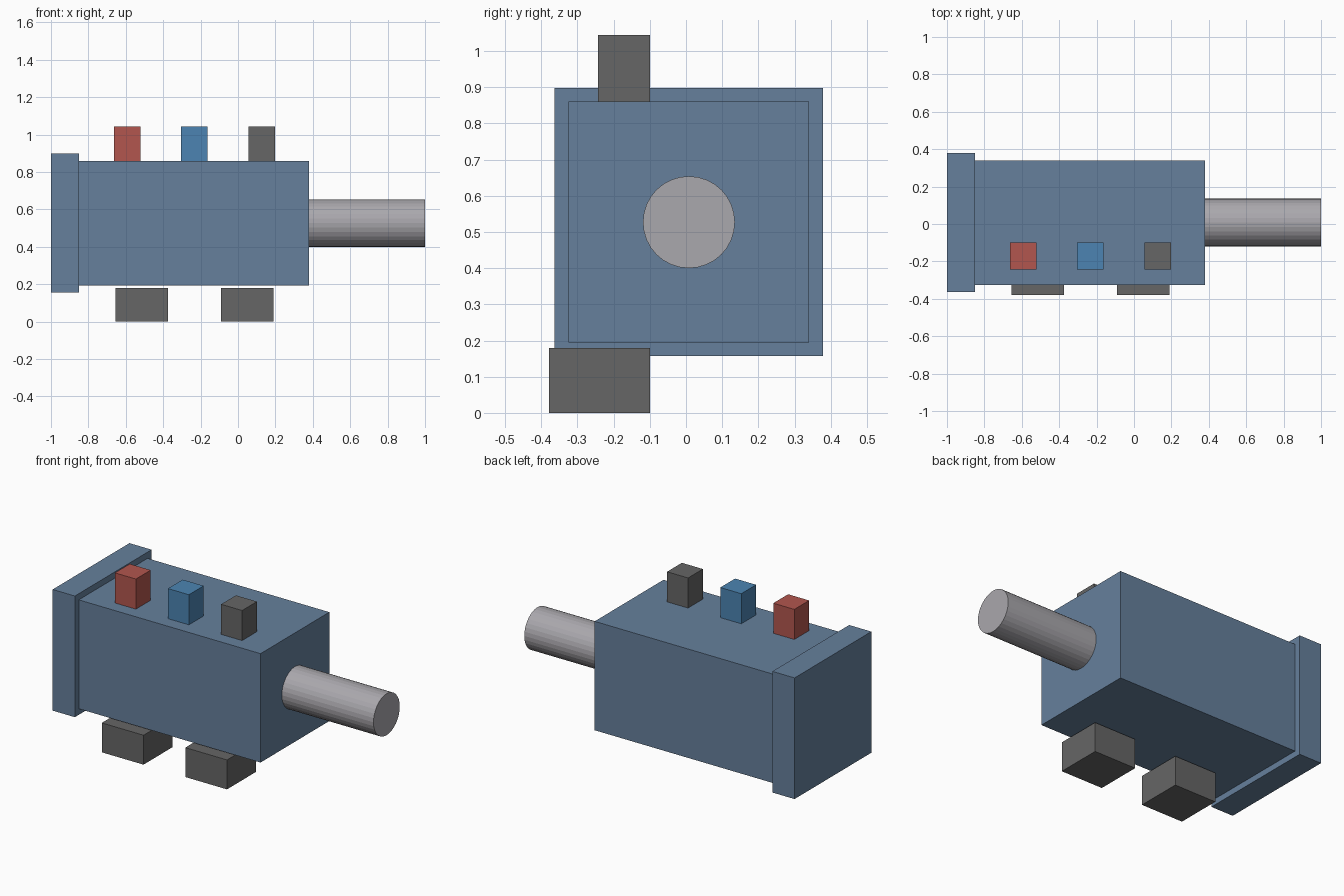
import bpy
import math

cube = bpy.data.objects.get("Cube")
if cube:
    bpy.data.objects.remove(cube, do_unlink=True)


def material(name, r, g, b):
    # 8-bit display colour to linear
    lin = [((c / 255 + 0.055) / 1.055) ** 2.4 for c in (r, g, b)]
    mat = bpy.data.materials.new(name)
    mat.use_nodes = True
    mat.diffuse_color = (*lin, 1)
    mat.node_tree.nodes["Principled BSDF"].inputs["Base Color"].default_value = (*lin, 1)
    return mat


def finish(name, mat):
    obj = bpy.context.object
    obj.name = obj.data.name = name
    obj.data.materials.append(mat)
    bpy.ops.object.transform_apply(location=False, rotation=True, scale=True)
    return obj


def box(name, mat, xs, ys, zs):
    spans = (xs, ys, zs)
    bpy.ops.mesh.primitive_cube_add(size=1, location=[(a + b) / 2 for a, b in spans])
    bpy.context.object.scale = [b - a for a, b in spans]
    return finish(name, mat)


steel_blue = material("steel blue", 102, 128, 156)
metal = material("shaft metal", 170, 168, 173)
dark = material("dark grey", 102, 102, 102)
red = material("red", 178, 86, 78)
blue = material("blue", 76, 132, 178)

# Housing and end flange
box("housing", steel_blue, (-0.85, 0.38), (-0.325, 0.34), (0.194, 0.86))
box("end_flange", steel_blue, (-1.0, -0.85), (-0.363, 0.379), (0.157, 0.898))

# Output shaft
bpy.ops.mesh.primitive_cylinder_add(vertices=32, radius=0.127, depth=0.62,
                                    location=(0.69, 0.008, 0.527),
                                    rotation=(0, math.pi / 2, 0))
finish("shaft", metal)

# Terminals on the top
for name, mat, x in (("red_terminal", red, -0.592),
                     ("blue_terminal", blue, -0.233),
                     ("grey_terminal", dark, 0.127)):
    box(name, mat, (x - 0.071, x + 0.071), (-0.243, -0.1), (0.86, 1.044))

# Feet
for name, x in (("left_foot", 0.05), ("right_foot", -0.515)):
    box(name, dark, (x - 0.141, x + 0.141), (-0.379, -0.099), (0.0, 0.18))
